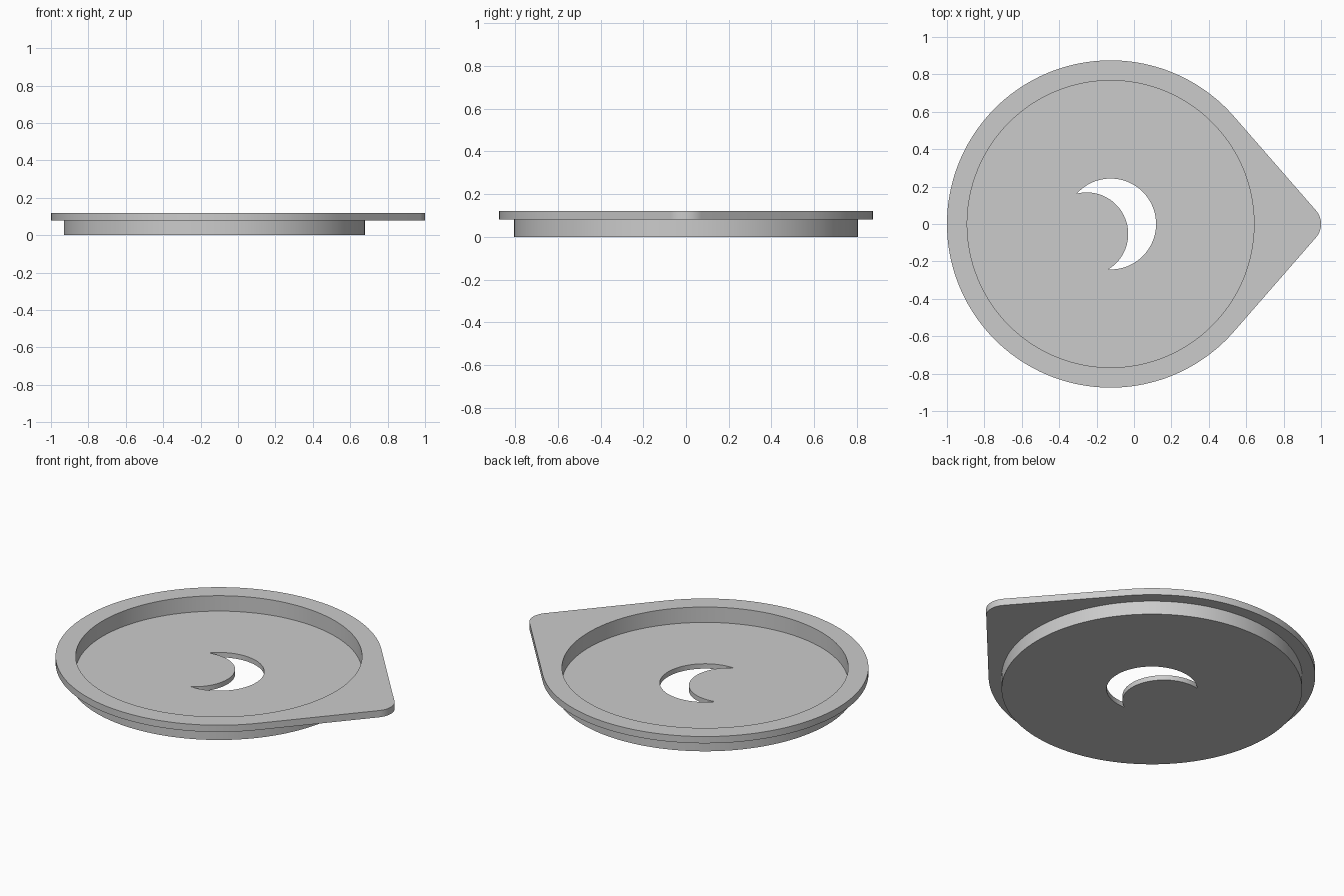
import bpy
import bmesh
from math import acos, atan2, cos, hypot, pi, radians, sin

cube = bpy.data.objects.get("Cube")
if cube:
    bpy.data.objects.remove(cube, do_unlink=True)

# Main dimensions
CX = -0.125
RIM_R, WALL_R, BOWL_R = 0.875, 0.805, 0.767
TIP_R = 0.11
TOP, RIM_BOTTOM, FLOOR = 0.12, 0.08, 0.029


def arc(cx, cy, r, start, end, n):
    return [(cx + r * cos(start + (end - start) * i / n),
             cy + r * sin(start + (end - start) * i / n)) for i in range(n + 1)]


def circle(r, n=128):
    return arc(CX, 0, r, 0, 2 * pi, n)[:-1]


# Teardrop rim: a large arc joined by tangent lines to a small rounded tip
tip_x = 1 - TIP_R
a = acos((RIM_R - TIP_R) / (tip_x - CX))
rim = arc(CX, 0, RIM_R, a, 2 * pi - a, 112) + arc(tip_x, 0, TIP_R, -a, a, 16)

# Crescent hole: the part of one circle that lies outside another
MOON_R, BITE_R = 0.243, 0.222
bx, by = -0.253, -0.053
d = hypot(bx - CX, by)
facing = atan2(by, bx - CX)
moon_half = acos((d * d + MOON_R ** 2 - BITE_R ** 2) / (2 * d * MOON_R))
bite_half = acos((d * d + BITE_R ** 2 - MOON_R ** 2) / (2 * d * BITE_R))
outer = arc(CX, 0, MOON_R, facing + moon_half - 2 * pi, facing - moon_half, 64)
# outer arc runs from one tip to the other, and the bite runs back
outer = arc(CX, 0, MOON_R, facing + moon_half, facing + 2 * pi - moon_half, 64)
back = facing + pi
bite = arc(bx, by, BITE_R, back + bite_half, back - bite_half, 48)
crescent = outer + bite[1:-1]

bm = bmesh.new()


def loop(points, z):
    verts = [bm.verts.new((x, y, z)) for x, y in points]
    return [bm.edges.new((v, verts[(i + 1) % len(verts)])) for i, v in enumerate(verts)], verts


def wall(points, z0, z1):
    """Upright wall along a closed outline; returns its lower and upper edges."""
    low, lv = loop(points, z0)
    high, hv = loop(points, z1)
    n = len(lv)
    for i in range(n):
        j = (i + 1) % n
        bm.faces.new((lv[i], lv[j], hv[j], hv[i]))
    return low, high


def cap(outer_edges, inner_edges):
    """Flat face between an outline and the hole inside it."""
    bmesh.ops.triangle_fill(bm, use_beauty=True, use_dissolve=False,
                            edges=outer_edges + inner_edges, normal=(0, 0, 1))


rim_low, rim_high = wall(rim, RIM_BOTTOM, TOP)
wall_low, wall_high = wall(circle(WALL_R), 0, RIM_BOTTOM)
bowl_low, bowl_high = wall(circle(BOWL_R), FLOOR, TOP)
hole_low, hole_high = wall(crescent, 0, FLOOR)

cap(rim_high, bowl_high)    # top of the rim
cap(rim_low, wall_high)     # underside of the rim
cap(bowl_low, hole_high)    # floor inside
cap(wall_low, hole_low)     # base underneath
bmesh.ops.recalc_face_normals(bm, faces=bm.faces[:])

mesh = bpy.data.meshes.new("dish_with_crescent_hole")
bm.to_mesh(mesh)
bm.free()
dish = bpy.data.objects.new("dish_with_crescent_hole", mesh)
bpy.context.collection.objects.link(dish)

# Single plain grey
GREY = (0.6, 0.6, 0.6, 1)
mat = bpy.data.materials.new("light_grey")
mat.use_nodes = True
mat.diffuse_color = GREY
mat.node_tree.nodes["Principled BSDF"].inputs["Base Color"].default_value = GREY
mesh.materials.append(mat)

bpy.ops.object.select_all(action="DESELECT")
dish.select_set(True)
bpy.context.view_layer.objects.active = dish
bpy.ops.object.shade_smooth_by_angle(angle=radians(30))
